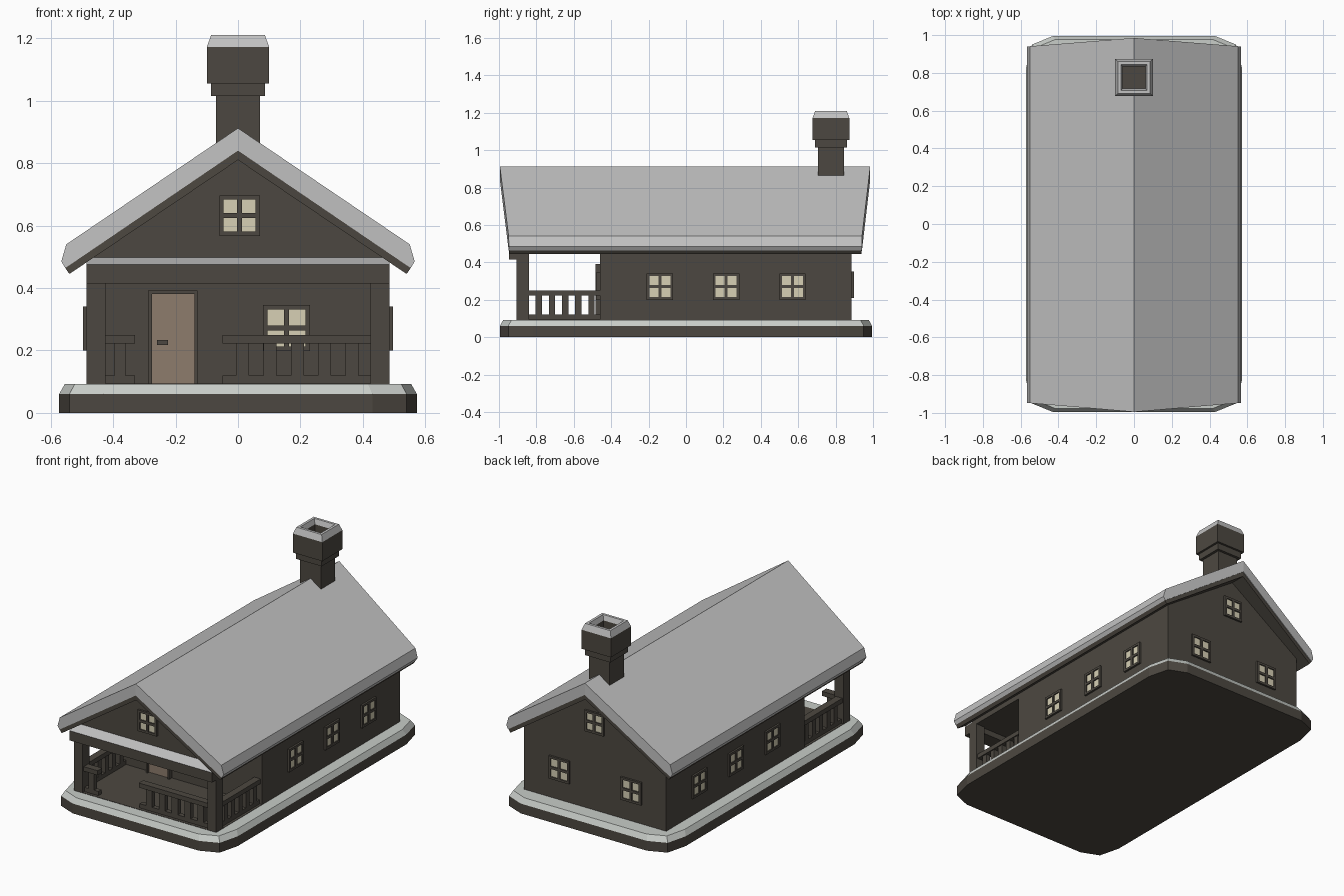
import bpy, bmesh
from math import radians
from mathutils import Matrix, Vector

if "Cube" in bpy.data.objects:
    bpy.data.objects.remove(bpy.data.objects["Cube"], do_unlink=True)


def material(name, rgb):
    m = bpy.data.materials.new(name)
    m.use_nodes = True
    m.diffuse_color = (*rgb, 1)
    bsdf = next(n for n in m.node_tree.nodes if n.type == 'BSDF_PRINCIPLED')
    bsdf.inputs["Base Color"].default_value = (*rgb, 1)
    return m


wood = material("dark wood", (0.073, 0.064, 0.052))
snow = material("roof snow", (0.54, 0.54, 0.54))
ledge = material("ledge snow", (0.58, 0.61, 0.58))
cream = material("window cream", (0.68, 0.63, 0.46))
tan = material("door brown", (0.27, 0.20, 0.15))


def finish(name, bm, *mats):
    bmesh.ops.recalc_face_normals(bm, faces=bm.faces[:])
    me = bpy.data.meshes.new(name)
    bm.to_mesh(me)
    bm.free()
    for m in mats:
        me.materials.append(m)
    ob = bpy.data.objects.new(name, me)
    bpy.context.collection.objects.link(ob)
    return ob


def add_box(bm, lo, hi, matrix=Matrix()):
    lo, hi = Vector(lo), Vector(hi)
    fit = Matrix.Translation((lo + hi) / 2) @ Matrix.Diagonal((*(hi - lo), 1))
    return bmesh.ops.create_cube(bm, size=1, matrix=matrix @ fit)["verts"]


def boxes(name, spans, mat, matrix=Matrix()):
    bm = bmesh.new()
    for lo, hi in spans:
        add_box(bm, lo, hi, matrix)
    return finish(name, bm, mat)


def loft(name, rings, mats, cap_start=True, cap_end=True, mat_of=None):
    """Skin a list of equal-length rings of points."""
    bm = bmesh.new()
    vs = [[bm.verts.new(p) for p in r] for r in rings]
    n = len(vs[0])
    for k in range(len(vs) - 1):
        for i in range(n):
            j = (i + 1) % n
            f = bm.faces.new((vs[k][i], vs[k][j], vs[k + 1][j], vs[k + 1][i]))
            f.material_index = mat_of(k) if mat_of else 0
    if cap_start:
        bm.faces.new(vs[0])
    if cap_end:
        f = bm.faces.new(vs[-1])
        f.material_index = mat_of(len(vs) - 2) if mat_of else 0
    return finish(name, bm, *mats)


# Stone-like base with clipped corners and a snowy top
def base_ring(z, inset):
    corner = [(0.43, 0.995), (0.54, 0.95), (0.573, 0.82)]
    front = [(-x, -y) for x, y in corner]
    quads = corner + [(x, -y) for x, y in corner[::-1]]
    quads += front + [(-x, y) for x, y in corner[::-1]]
    sx, sy = 1 - inset / 0.573, 1 - inset
    return [(x * sx, y * sy, z) for x, y in quads]


loft("base", [base_ring(0, 0), base_ring(0.06, 0), base_ring(0.092, 0.018)],
     [wood, ledge], mat_of=lambda k: k)

# House body, and the attic that reaches over the porch
W, PORCH = 0.485, -0.46


def gable_prism(name, y0, y1, z0):
    pts = [(-W, z0), (W, z0), (W, 0.488), (0, 0.82), (-W, 0.488)]
    return loft(name, [[(x, y, z) for x, z in pts] for y in (y0, y1)], [wood])


gable_prism("house_body", PORCH, 0.885, 0.085)
gable_prism("porch_attic", -0.88, PORCH + 0.01, 0.45)


# Roof: wooden deck under a thick layer of snow, ends raked toward the eaves
def roof_layer(name, profile, mat, shrink):
    front = [(x, -0.995 + shrink + 0.085 * x, z) for x, z in profile]
    back = [(x, 0.985 - shrink - 0.08 * x, z) for x, z in profile]
    ob = loft(name, [front, back], [mat])
    bm = bmesh.new()
    bm.from_mesh(ob.data)
    inner = [f for f in bm.faces if all(abs(v.co.x) < 1e-5 for v in f.verts)]
    bmesh.ops.delete(bm, geom=inner, context='FACES_ONLY')
    bm.to_mesh(ob.data)
    bm.free()
    ob.modifiers.new("Mirror", 'MIRROR')


roof_layer("roof_snow", [(0, 0.912), (0.55, 0.54), (0.566, 0.485),
                         (0.553, 0.464), (0, 0.84)], snow, 0)
roof_layer("roof_deck", [(0, 0.84), (0.553, 0.464), (0.54, 0.445),
                         (0, 0.81)], wood, 0.004)

# Porch: floor, posts, and a beam carrying a strip of snow
boxes("porch_floor", [((-W, -0.905, 0.08), (W, PORCH, 0.094))], wood)
boxes("porch_posts", [((min(s * 0.425, s * W), -0.905, 0.09),
                       (max(s * 0.425, s * W), -0.84, 0.455)) for s in (-1, 1)], wood)
boxes("porch_beam", [((-W, -0.945, 0.415), (W, -0.85, 0.475))], wood)
strip = [(-0.945, 0.475), (-0.875, 0.475), (-0.875, 0.5)]
loft("beam_snow", [[(x, y, z) for y, z in strip] for x in (-W, W)], [snow])


# Railings
def railing(name, start, end, centres, along_x, across, half):
    spans = [(start, end, 0.09, 0.12), (start, end, 0.222, 0.25)]
    spans += [(c - half, c + half, 0.11, 0.23) for c in centres]
    out = []
    for a, b, z0, z1 in spans:
        d = 0.022 if z1 == 0.25 else 0.015
        if along_x:
            out.append(((a, across - d, z0), (b, across + d, z1)))
        else:
            out.append(((across - d, a, z0), (across + d, b, z1)))
    boxes(name, out, wood)


railing("front_railing_left", -0.05, 0.43,
        [0.015 + 0.0875 * i for i in range(5)], True, -0.872, 0.021)
railing("front_railing_right", -0.43, -0.33, [-0.378], True, -0.872, 0.018)
for side, s in (("left", 1), ("right", -1)):
    railing("side_railing_" + side, -0.845, PORCH,
            [-0.787 + 0.0705 * i for i in range(5)], False, s * 0.455, 0.017)


# Windows: a frame with a cross in front of a pale pane
def window(name, loc, angle, half_w=0.07, half_h=0.07, depth=0.012):
    m = Matrix.Translation(loc) @ Matrix.Rotation(radians(angle), 4, 'Z')
    w, h, t, c = half_w, half_h, 0.014, 0.008
    boxes(name + "_frame", [
        ((-w, -depth, -h), (-w + t, 0.01, h)), ((w - t, -depth, -h), (w, 0.01, h)),
        ((-w + t, -depth, -h), (w - t, 0.01, -h + t)),
        ((-w + t, -depth, h - t), (w - t, 0.01, h)),
        ((-c, -depth, -h + t), (c, 0.01, h - t)),
        ((-w + t, -depth, -c), (-c, 0.01, c)), ((c, -depth, -c), (w - t, 0.01, c)),
    ], wood, m)
    boxes(name + "_pane", [((-w + t, -0.005, -h + t), (w - t, 0.003, h - t))], cream, m)


for i, y in enumerate((-0.14, 0.215, 0.57)):
    window(f"left_window_{i + 1}", (W, y, 0.27), 90)
    window(f"right_window_{i + 1}", (-W, y, 0.27), -90)
for i, x in enumerate((-0.25, 0.24)):
    window(f"back_window_{i + 1}", (x, 0.885, 0.28), 180)
window("back_gable_window", (0, 0.885, 0.632), 180, 0.065, 0.065)
window("front_gable_window", (0.005, -0.88, 0.632), 0, 0.065, 0.065)
window("porch_window", (0.155, PORCH, 0.272), 0, 0.075, 0.073, 0.02)

# Door with frame and handle
boxes("door", [((-0.276, -0.47, 0.09), (-0.139, PORCH, 0.381))], tan)
boxes("door_frame", [((-0.288, -0.485, 0.09), (-0.276, PORCH, 0.392)),
                     ((-0.139, -0.485, 0.09), (-0.129, PORCH, 0.392)),
                     ((-0.276, -0.485, 0.381), (-0.139, PORCH, 0.392))], wood)
boxes("door_handle", [((-0.26, -0.484, 0.218), (-0.225, -0.468, 0.234))], wood)


# Chimney: stepped shaft, snowy rim and a hollow flue
def square(r, z):
    return [(sx * r, 0.775 + sy * r * 0.98, z)
            for sx, sy in ((-1, -1), (1, -1), (1, 1), (-1, 1))]


steps = [(0.071, 0.74), (0.071, 1.015), (0.087, 1.015), (0.087, 1.055), (0.1, 1.055),
         (0.1, 1.172), (0.086, 1.21), (0.07, 1.21), (0.06, 1.18), (0.06, 1.08)]
loft("chimney", [square(r, z) for r, z in steps], [wood, snow],
     mat_of=lambda k: 1 if k in (5, 6, 7) else 0)
